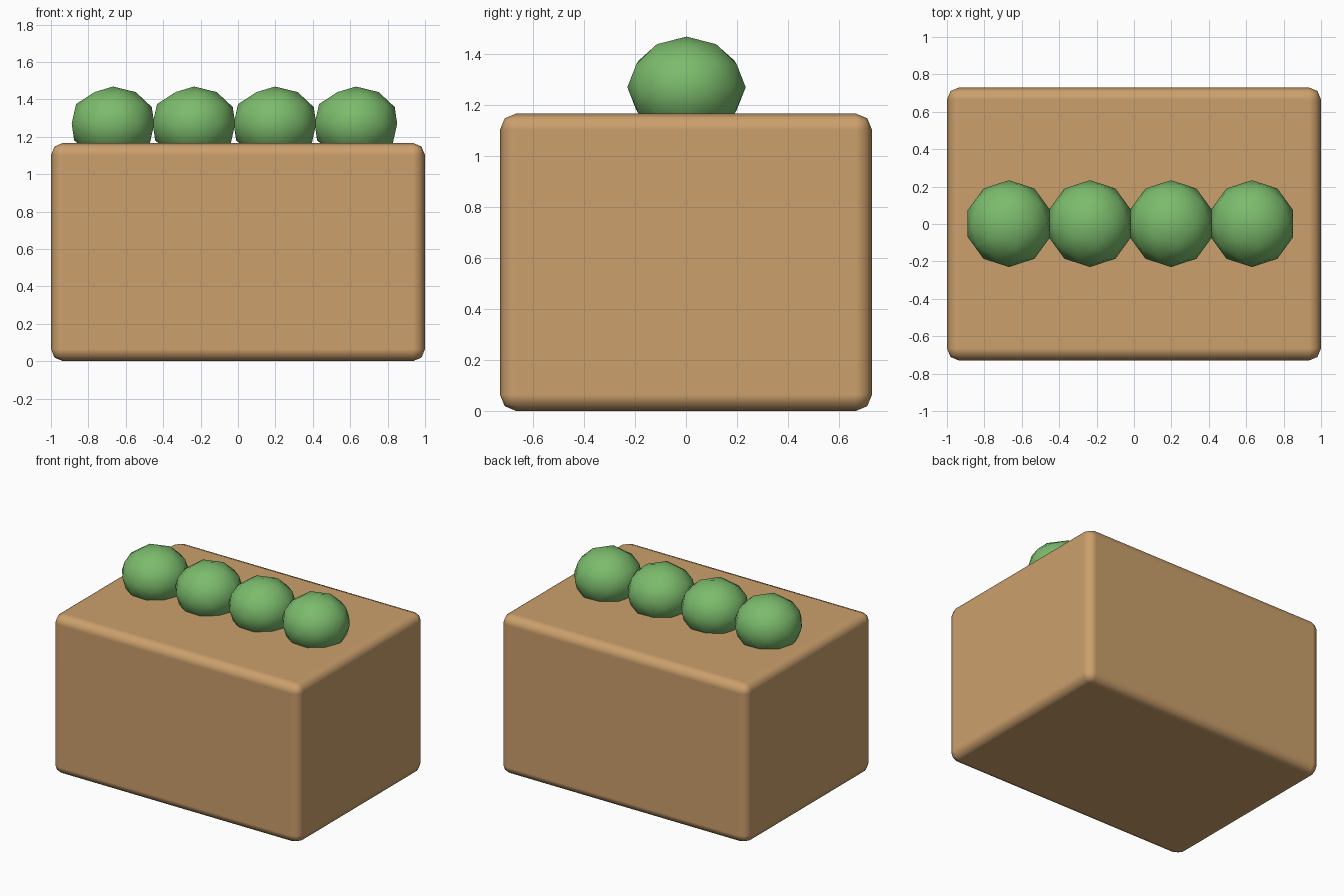
import bpy

cube = bpy.data.objects.get("Cube")
if cube:
    bpy.data.objects.remove(cube, do_unlink=True)


def material(name, color):
    mat = bpy.data.materials.new(name)
    mat.use_nodes = True
    mat.diffuse_color = (*color, 1)
    mat.node_tree.nodes["Principled BSDF"].inputs["Base Color"].default_value = (*color, 1)
    return mat


def finish(name, mat):
    """Name, colour and smooth the object just added."""
    obj = bpy.context.object
    obj.name = name
    obj.data.materials.append(mat)
    bpy.ops.object.transform_apply(location=False, rotation=False, scale=True)
    bpy.ops.object.shade_smooth()
    return obj


wood = material("light_wood", (0.6, 0.35, 0.15))
leaf = material("leaf_green", (0.2, 0.5, 0.15))

# Crate body with rounded edges
WIDTH, DEPTH, HEIGHT = 2.0, 1.46, 1.167
bpy.ops.mesh.primitive_cube_add(size=1, location=(0, 0, HEIGHT / 2))
bpy.context.object.scale = (WIDTH, DEPTH, HEIGHT)
crate = finish("crate_body", wood)
bevel = crate.modifiers.new("rounded_edges", "BEVEL")
bevel.width = 0.065
bevel.segments = 2
bevel.harden_normals = True

# Row of slightly flattened round heads, sunk into the crate top
COUNT, SPACING, RADIUS = 4, 0.433, 0.232
for i in range(COUNT):
    x = (i - (COUNT - 1) / 2) * SPACING - 0.019
    bpy.ops.mesh.primitive_ico_sphere_add(subdivisions=2, radius=RADIUS, location=(x, 0.002, 1.27))
    bpy.context.object.scale.z = 0.855
    finish(f"green_head_{i + 1}", leaf)
